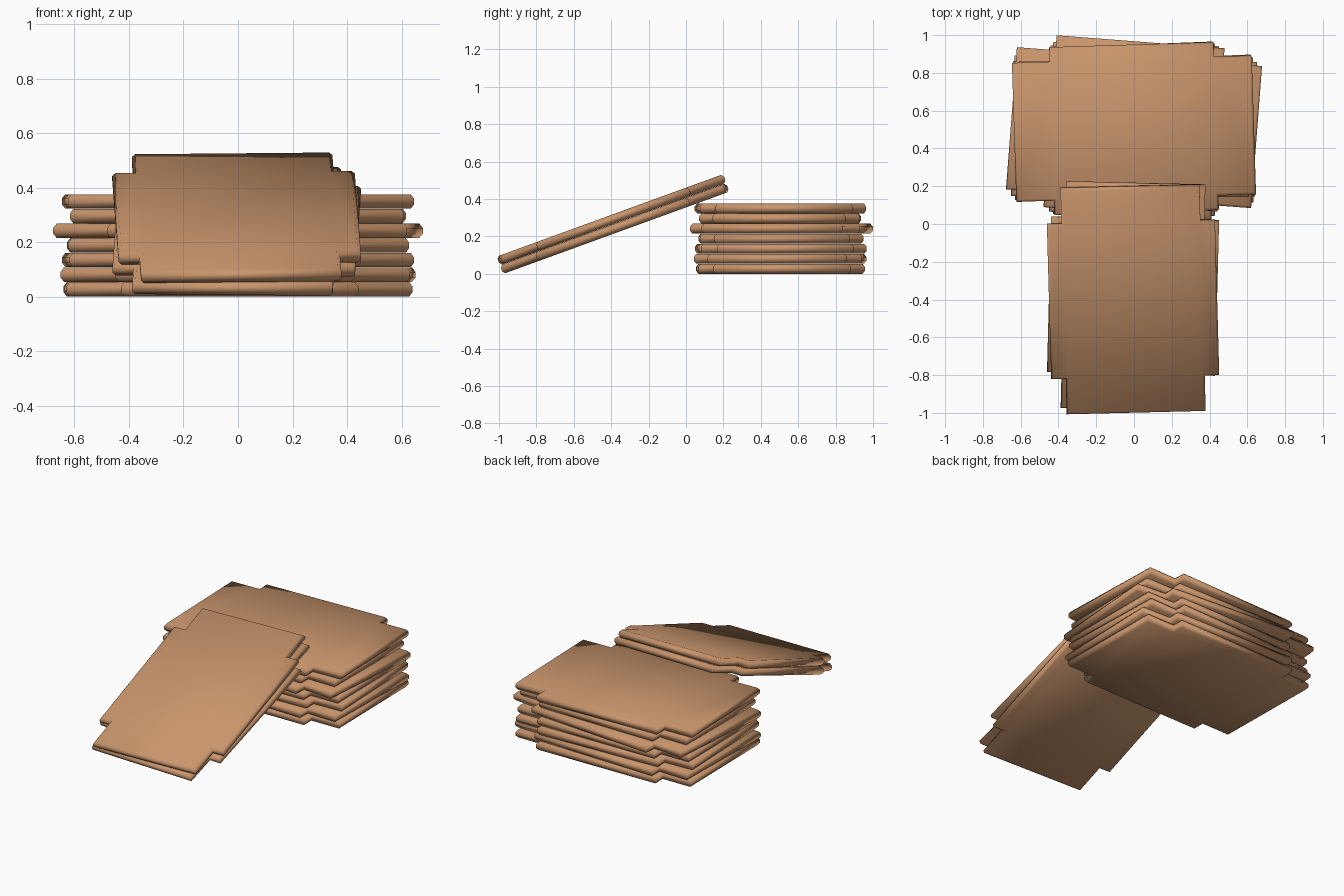
import bpy, bmesh
from math import radians
from mathutils import Matrix

if "Cube" in bpy.data.objects:
    bpy.data.objects.remove(bpy.data.objects["Cube"])

card = bpy.data.materials.new("cardboard tan")
card.diffuse_color = (0.58, 0.30, 0.15, 1)
card.use_nodes = True
card.node_tree.nodes["Principled BSDF"].inputs["Base Color"].default_value = card.diffuse_color

# notched outline of a flattened box: long half, narrow flap half, etc.
LX, LY, IX, IY = 0.635, 0.445, 0.435, 0.368
CHAMFER = 0.012


def outline(inset):
    a, b, c, d = LX - inset, LY - inset, IX - inset, IY - inset
    quarter = [(a, d), (c, d), (c, b)]
    pts = []
    for sx, sy in ((1, 1), (-1, 1), (-1, -1), (1, -1)):
        q = quarter if sx * sy > 0 else quarter[::-1]
        pts += [(sx * x, sy * y) for x, y in q]
    return pts


def sheet(name, matrix, thick):
    # stacked outlines give a chamfered rim
    h = thick / 2
    bm = bmesh.new()
    levels = ((-h, CHAMFER), (-h * 0.4, 0), (h * 0.4, 0), (h, CHAMFER))
    rings = [[bm.verts.new((x, y, z)) for x, y in outline(i)] for z, i in levels]
    n = len(rings[0])
    for lo, hi in zip(rings, rings[1:]):
        for k in range(n):
            m = (k + 1) % n
            bm.faces.new((lo[k], lo[m], hi[m], hi[k]))
    bm.faces.new(rings[-1])
    bm.faces.new(rings[0][::-1])
    for f in bm.faces:
        f.smooth = True
    bm.transform(matrix)
    me = bpy.data.meshes.new(name)
    bm.to_mesh(me)
    bm.free()
    me.materials.append(card)
    bpy.context.collection.objects.link(bpy.data.objects.new(name, me))


# stack of flat boxes: turn, scale, y centre
T = 0.0537
stack = [(0.8, 1.0, 0.505), (-1.5, 1.01, 0.503), (2.2, 0.995, 0.507),
         (0.5, 0.983, 0.508), (-4.4, 1.025, 0.51), (-0.5, 0.965, 0.503),
         (1.8, 1.0, 0.505)]
for i, (turn, s, y) in enumerate(stack):
    m = (Matrix.Translation((0, y, T * (i + 0.5)))
         @ Matrix.Rotation(radians(turn), 4, 'Z') @ Matrix.Diagonal((s, s, 1, 1)))
    sheet(f"stacked_flat_box_{i + 1}", m, T - 0.001)

# two boxes leaning on the stack
for i, (turn, off) in enumerate(((-1.4, -0.025), (1.5, 0.025))):
    m = (Matrix.Translation((-0.005, -0.39, 0.266))
         @ Matrix.Rotation(radians(20), 4, 'X') @ Matrix.Translation((0, 0, off))
         @ Matrix.Rotation(radians(90 + turn), 4, 'Z'))
    sheet(f"leaning_flat_box_{i + 1}", m, 0.049)
